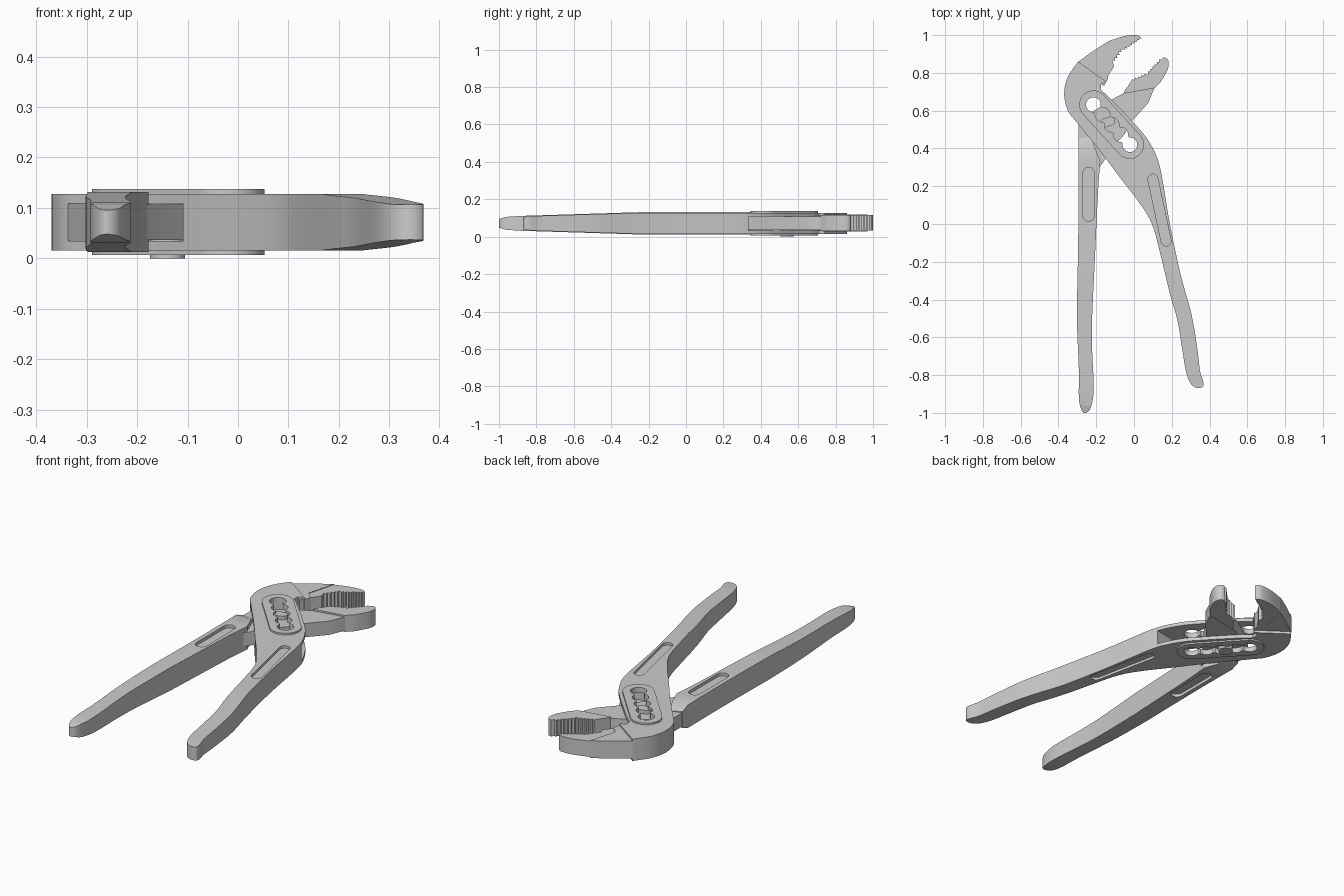
import bpy, bmesh, math
from mathutils import Vector

if "Cube" in bpy.data.objects:
    bpy.data.objects.remove(bpy.data.objects["Cube"])

MID = 0.0715  # middle height of the tool


def smooth(pts, n=4):
    """Open Catmull-Rom curve through the points."""
    p = [Vector(q) for q in pts]
    p = [p[0]] + p + [p[-1]]
    out = []
    for i in range(1, len(p) - 2):
        a, b, c, d = p[i - 1:i + 3]
        for k in range(n):
            t = k / n
            v = 0.5 * (2 * b + (c - a) * t + (2 * a - 5 * b + 4 * c - d) * t * t
                       + (3 * b - a - 3 * c + d) * t ** 3)
            out.append((v.x, v.y))
    return out + [tuple(pts[-1])]


def teeth(p, q, n, depth):
    """Zigzag from p to q, cutting to the left of the direction."""
    p, q = Vector(p), Vector(q)
    d = (q - p) / n
    side = Vector((-d.y, d.x)).normalized() * depth
    out = []
    for i in range(n):
        out += [tuple(p + d * i), tuple(p + d * (i + 0.5) + side)]
    return out + [tuple(q)]


def capsule(a, b, r, n=14):
    ang = math.atan2(b[1] - a[1], b[0] - a[0])
    out = []
    for c, start in ((b, ang - math.pi / 2), (a, ang + math.pi / 2)):
        out += [(c[0] + r * math.cos(start + math.pi * i / n),
                 c[1] + r * math.sin(start + math.pi * i / n)) for i in range(n + 1)]
    return out


def circle(c, r, n=28):
    return [(c[0] + r * math.cos(2 * math.pi * i / n),
             c[1] + r * math.sin(2 * math.pi * i / n)) for i in range(n)]


def interp(table, y):
    if y <= table[0][0]:
        return table[0][1]
    for (a, f), (b, g) in zip(table, table[1:]):
        if y <= b:
            return f + (g - f) * (y - a) / (b - a)
    return table[-1][1]


def prism(name, outline, z0, z1, taper=None):
    """Extruded outline; taper is a table of (y, thickness factor)."""
    bm = bmesh.new()
    face = bm.faces.new([bm.verts.new((x, y, z0)) for x, y in outline])
    ext = bmesh.ops.extrude_face_region(bm, geom=[face])["geom"]
    for v in ext:
        if isinstance(v, bmesh.types.BMVert):
            v.co.z = z1
    if taper:
        for y, _ in taper:
            bmesh.ops.bisect_plane(bm, geom=bm.verts[:] + bm.edges[:] + bm.faces[:],
                                   plane_co=(0, y, 0), plane_no=(0, 1, 0))
        for v in bm.verts:
            v.co.z = MID + (v.co.z - MID) * interp(taper, v.co.y)
    bmesh.ops.recalc_face_normals(bm, faces=bm.faces[:])
    me = bpy.data.meshes.new(name)
    bm.to_mesh(me)
    bm.free()
    ob = bpy.data.objects.new(name, me)
    bpy.context.collection.objects.link(ob)
    return ob


def cut(ob, outline, z0, z1):
    """Subtract a prism from the object."""
    c = prism("cutter", outline, z0, z1)
    c.hide_render = True
    m = ob.modifiers.new("cut", "BOOLEAN")
    m.operation, m.solver, m.object = "DIFFERENCE", "EXACT", c
    bpy.context.view_layer.objects.active = ob
    bpy.ops.object.modifier_apply(modifier=m.name)
    bpy.data.objects.remove(c, do_unlink=True)


# Slotted body with the right handle
body_outline = smooth([
    (-0.295, 0.86), (-0.35, 0.78), (-0.37, 0.69), (-0.35, 0.60), (-0.30, 0.535),
    (-0.175, 0.38), (-0.07, 0.24), (0.03, 0.11), (0.095, 0.0), (0.14, -0.16),
    (0.19, -0.37), (0.23, -0.51), (0.255, -0.66), (0.275, -0.78), (0.30, -0.845),
    (0.335, -0.868), (0.365, -0.86), (0.365, -0.83), (0.35, -0.78), (0.335, -0.66),
    (0.305, -0.48), (0.245, -0.26), (0.19, 0.0), (0.16, 0.18), (0.14, 0.29),
    (0.115, 0.37), (0.06, 0.465), (-0.02, 0.555), (-0.12, 0.66), (-0.175, 0.71)])
body = prism("slotted_body_and_right_handle", body_outline + [(-0.175, 0.74), (-0.145, 0.752)],
             0.015, 0.128, [(-0.88, 0.6), (-0.8, 0.7), (-0.25, 1.0)])
cut(body, [(0.25, 0.355), (-0.12, 0.29), (-0.2, 0.28), (-0.36, 0.5), (-0.36, 0.56),
           (-0.17, 0.72), (0.1, 0.72)], 0.034, 0.109)

# Raised pads around the slot
S0, S1 = Vector((-0.215, 0.632)), Vector((-0.022, 0.42))
pads = [prism("upper_slot_pad", capsule(S0, S1, 0.075), 0.115, 0.137),
        prism("lower_slot_pad", capsule(S0, S1, 0.075), 0.007, 0.028)]

# Scalloped adjustment slot
for ob in [body] + pads:
    cut(ob, capsule(S0, S1, 0.023), -0.1, 0.3)
    for i in range(5):
        cut(ob, circle(S0.lerp(S1, i / 4), 0.039), -0.1 - 0.001 * i, 0.3 + 0.001 * i)

# Upper jaw: plain shoulder and toothed insert
shoulder = smooth([(-0.13, 0.97), (-0.21, 0.92), (-0.30, 0.855)]) + \
    [(-0.28, 0.82), (-0.16, 0.73), (-0.14, 0.765), (-0.135, 0.79), (-0.17, 0.82)]
prism("upper_jaw_shoulder", shoulder, 0.028, 0.118)
jaw = smooth([(0.035, 0.99), (0.01, 1.0), (-0.05, 0.995), (-0.13, 0.97)]) + \
    [(-0.18, 0.82), (-0.14, 0.78), (-0.105, 0.835)] + \
    teeth((-0.11, 0.85), (-0.055, 0.925), 5, 0.012) + \
    teeth((-0.05, 0.92), (0.04, 0.98), 7, 0.010)
prism("upper_jaw", jaw, 0.034, 0.115)

# Left handle with sloped shoulder
handle = smooth([
    (-0.295, 0.45), (-0.293, 0.15), (-0.297, -0.18), (-0.302, -0.50), (-0.292, -0.77),
    (-0.292, -0.92), (-0.278, -0.985), (-0.256, -1.0), (-0.228, -0.97), (-0.213, -0.87),
    (-0.222, -0.66), (-0.222, -0.50), (-0.207, -0.18), (-0.19, 0.18), (-0.178, 0.33)]) + \
    [(-0.23, 0.465)]
left = prism("left_handle", handle, 0.012, 0.131,
             [(-1.0, 0.4), (-0.96, 0.58), (-0.88, 0.67), (-0.25, 1.0), (0.405, 1.0), (0.465, 0.6)])

# Finger grooves on both faces of both handles
for ob, a, b, r in ((left, (-0.24, 0.27), (-0.24, 0.045), 0.03),
                    (body, (0.10, 0.238), (0.17, -0.09), 0.026)):
    cut(ob, capsule(a, b, r), 0.115, 0.3)
    cut(ob, capsule(a, b, r), -0.1, 0.028)

# Sliding neck through the body
neck = [(-0.293, 0.42), (-0.293, 0.53), (-0.25, 0.575), (-0.115, 0.66), (-0.05, 0.695),
        (0.11, 0.725), (0.075, 0.64), (-0.015, 0.54), (-0.05, 0.475), (-0.10, 0.42), (-0.182, 0.30)]
prism("sliding_neck", neck, 0.036, 0.107)

# Lower jaw with teeth
lower = [(-0.055, 0.69), (0.11, 0.72), (0.14, 0.75)] + \
    smooth([(0.14, 0.75), (0.175, 0.81), (0.184, 0.85), (0.175, 0.876), (0.155, 0.882)])[1:] + \
    teeth((0.145, 0.87), (0.075, 0.795), 6, -0.010) + \
    teeth((0.07, 0.79), (-0.015, 0.755), 5, -0.010) + [(-0.05, 0.705)]
prism("lower_jaw", lower, 0.03, 0.115)

# Pivot pin with a button underneath and flattened key on top
P = (-0.14, 0.54)
prism("pivot_button", circle(P, 0.035), 0.0, 0.06)
prism("pivot_key", capsule((-0.155, 0.535), (-0.125, 0.545), 0.024), 0.08, 0.126)

# Smooth shading with crisp edges
for ob in bpy.context.collection.objects:
    ob.select_set(True)
    bpy.context.view_layer.objects.active = ob
bpy.ops.object.shade_smooth_by_angle(angle=math.radians(25))
